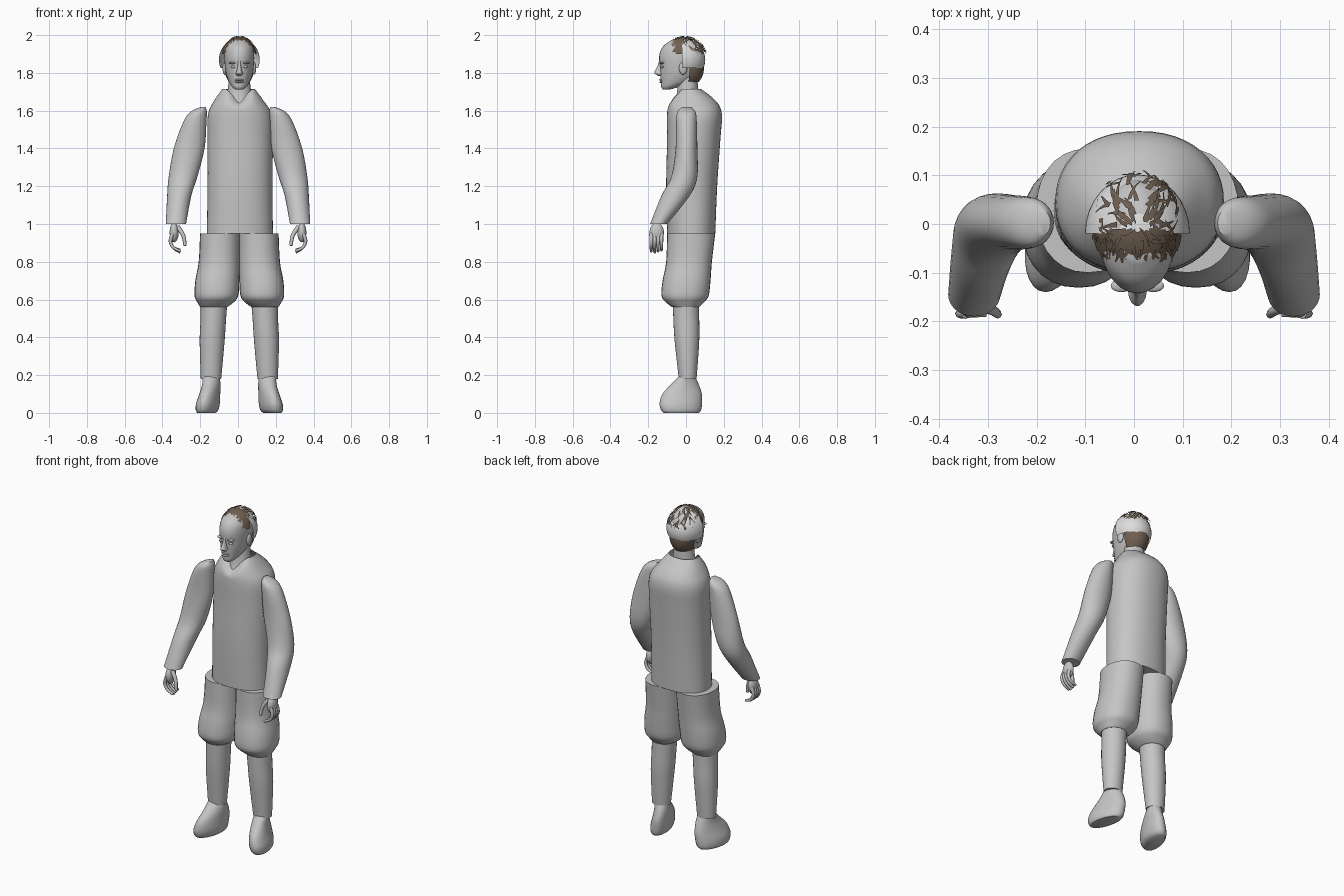
import bpy, bmesh, math, random
from mathutils import Vector

random.seed(4)
old = bpy.data.objects.get("Cube")
if old:
    bpy.data.objects.remove(old, do_unlink=True)


def material(name, rgb):
    m = bpy.data.materials.new(name)
    m.use_nodes = True
    m.diffuse_color = (*rgb, 1)
    bsdf = next(n for n in m.node_tree.nodes if n.type == "BSDF_PRINCIPLED")
    bsdf.inputs["Base Color"].default_value = (*rgb, 1)
    return m


GREY = material("body grey", (0.56, 0.56, 0.56))
PALE = material("pale grey", (0.72, 0.72, 0.72))
BROWN = material("hair brown", (0.16, 0.115, 0.08))
MID = 0.007  # the figure stands slightly off centre


def finish(name, bm, mat, smooth=True):
    bmesh.ops.recalc_face_normals(bm, faces=bm.faces)
    mesh = bpy.data.meshes.new(name)
    bm.to_mesh(mesh)
    bm.free()
    mesh.materials.append(mat)
    ob = bpy.data.objects.new(name, mesh)
    bpy.context.collection.objects.link(ob)
    if smooth:
        bpy.ops.object.select_all(action="DESELECT")
        ob.select_set(True)
        bpy.context.view_layer.objects.active = ob
        bpy.ops.object.shade_smooth_by_angle(angle=math.radians(50))
    return ob


def smooth_rows(rows, steps=4):
    """Catmull-Rom interpolation between rows of numbers."""
    out = []
    for i in range(len(rows) - 1):
        a, b, c, d = (rows[max(0, min(len(rows) - 1, i + k))] for k in (-1, 0, 1, 2))
        for s in range(steps):
            t = s / steps
            out.append([q + t / 2 * (r - p + t * (2 * p - 5 * q + 4 * r - u + t * (3 * q - p - 3 * r + u)))
                        for p, q, r, u in zip(a, b, c, d)])
    return out + [list(rows[-1])]


def loft(name, rows, mat=GREY, side=1, mid=MID, skew=0, caps=(True, True), power=2.0, shape=None, n=28):
    """Rows are height, inner x, outer x, front y, back y."""
    bm = bmesh.new()
    rings = []
    for z, x0, x1, y0, y1 in smooth_rows(rows):
        ring = []
        for k in range(n):
            a = math.tau * k / n
            c, s = math.cos(a), math.sin(a)
            y = math.copysign(abs(s) ** (2 / power), s) * (y1 - y0) / 2
            x = math.copysign(abs(c) ** (2 / power), c) * (x1 - x0) / 2 + skew * y
            p = Vector((mid + side * ((x0 + x1) / 2 + x), (y0 + y1) / 2 + y, z))
            ring.append(bm.verts.new(shape(p) if shape else p))
        rings.append(ring)
    for r, q in zip(rings, rings[1:]):
        for k in range(n):
            j = (k + 1) % n
            bm.faces.new((r[k], r[j], q[j], q[k]))
    for cap, ring in zip(caps, (rings[0], rings[-1])):
        if cap:
            bm.faces.new(ring)
    return finish(name, bm, mat)


def blob(name, center, radii, mat=GREY, keep=None, u=24, v=16):
    """Ellipsoid, optionally trimmed to the faces that pass a rule."""
    bm = bmesh.new()
    bmesh.ops.create_uvsphere(bm, u_segments=u, v_segments=v, radius=1)
    for p in bm.verts:
        p.co = Vector(c + r * q for c, r, q in zip(center, radii, p.co))
    if keep:
        drop = [f for f in bm.faces if not keep(f.calc_center_median())]
        bmesh.ops.delete(bm, geom=drop, context="FACES")
    return finish(name, bm, mat)


def tube(name, points, radius):
    rows = smooth_rows(points, 3)
    bm = bmesh.new()
    rings = []
    for i, p in enumerate(rows):
        d = (Vector(rows[min(i + 1, len(rows) - 1)]) - Vector(rows[max(i - 1, 0)])).normalized()
        u = d.cross(Vector((0, 1, 0))).normalized()
        w = d.cross(u)
        r = radius * (1 - 0.35 * i / (len(rows) - 1))
        rings.append([bm.verts.new(Vector(p) + r * (u * math.cos(k * math.pi / 4) + w * math.sin(k * math.pi / 4)))
                      for k in range(8)])
    for a, b in zip(rings, rings[1:]):
        for k in range(8):
            bm.faces.new((a[k], a[k - 1], b[k - 1], b[k]))
    bm.faces.new(rings[0])
    bm.faces.new(rings[-1])
    return finish(name, bm, GREY)


# Jacket body, with the collar dipping to a V at the front
def collar(p):
    if p.z > 1.6 and p.y < 0.02:
        p.z -= (p.z - 1.6) * 0.6 * max(0, 1 - abs(p.x - MID) / 0.07)
    return p


loft("jacket", [(0.95, -0.172, 0.178, -0.1, 0.155), (1.2, -0.168, 0.175, -0.105, 0.165),
                (1.45, -0.168, 0.178, -0.1, 0.182), (1.58, -0.166, 0.172, -0.1, 0.19),
                (1.65, -0.135, 0.13, -0.09, 0.16), (1.715, -0.09, 0.083, -0.045, 0.08)],
     caps=(True, False), power=2.2, shape=collar, n=48)

# Sleeves, hands, trousers, shins and shoes on both sides
for side, word in ((1, "left"), (-1, "right")):
    loft(word + "_sleeve", [(1.62, 0.172, 0.195, -0.02, 0.025), (1.595, 0.165, 0.25, -0.045, 0.05),
                            (1.54, 0.167, 0.29, -0.052, 0.057), (1.4, 0.177, 0.34, -0.055, 0.06),
                            (1.25, 0.215, 0.367, -0.078, 0.06), (1.15, 0.247, 0.375, -0.13, 0.02),
                            (1.0, 0.275, 0.382, -0.19, -0.1)], side=side, mid=0)
    blob(word + "_palm", (side * 0.338, -0.155, 0.955), (0.024, 0.038, 0.052))
    for i in range(4):
        y = -0.184 + 0.018 * i
        tip = 0.85 + 0.006 * abs(i - 1)
        tube(f"{word}_finger_{i + 1}", [(side * x, y, z) for x, z in
             ((0.345, 0.95), (0.358, 0.91), (0.342, 0.875), (0.305, tip))], 0.011)
    tube(word + "_thumb", [(side * 0.32, -0.165, 0.985), (side * 0.29, -0.178, 0.94),
                           (side * 0.28, -0.186, 0.885)], 0.013)
    loft(word + "_trouser", [(0.95, -0.005, 0.208, -0.1, 0.155), (0.8, -0.003, 0.215, -0.105, 0.137),
                             (0.7, 0.0, 0.233, -0.124, 0.13), (0.62, 0.006, 0.237, -0.13, 0.12),
                             (0.585, 0.03, 0.222, -0.105, 0.095), (0.56, 0.065, 0.207, -0.075, 0.07)],
         side=side, power=2.2)
    loft(word + "_shin", [(0.6, 0.062, 0.205, -0.07, 0.07), (0.5, 0.07, 0.205, -0.067, 0.07),
                          (0.38, 0.078, 0.21, -0.06, 0.07), (0.18, 0.096, 0.204, -0.038, 0.056)], side=side)
    loft(word + "_shoe", [(0.2, 0.105, 0.192, -0.03, 0.045), (0.15, 0.102, 0.195, -0.08, 0.068),
                          (0.1, 0.105, 0.208, -0.125, 0.084), (0.05, 0.107, 0.225, -0.14, 0.085),
                          (0.015, 0.115, 0.227, -0.132, 0.08), (0, 0.13, 0.22, -0.118, 0.068)],
         side=side, skew=-0.2)

# Neck and head
loft("neck", [(1.6, -0.08, 0.08, -0.08, 0.07), (1.68, -0.065, 0.065, -0.05, 0.065),
              (1.8, -0.052, 0.052, -0.04, 0.06)])
loft("head", [(1.712, -0.02, 0.02, -0.122, -0.085), (1.725, -0.037, 0.037, -0.131, -0.04),
              (1.75, -0.054, 0.054, -0.133, 0.025), (1.79, -0.069, 0.069, -0.136, 0.07),
              (1.83, -0.076, 0.076, -0.138, 0.085), (1.89, -0.079, 0.079, -0.142, 0.092),
              (1.94, -0.072, 0.072, -0.122, 0.085), (1.975, -0.04, 0.04, -0.075, 0.05)])
loft("nose", [(1.783, -0.01, 0.01, -0.145, -0.11), (1.795, -0.019, 0.019, -0.165, -0.11),
              (1.805, -0.016, 0.016, -0.168, -0.11), (1.835, -0.01, 0.01, -0.152, -0.11),
              (1.865, -0.01, 0.01, -0.143, -0.11)], n=14)
for lip, z in (("upper_lip", 1.763), ("lower_lip", 1.752)):
    blob(lip, (MID, -0.132, z), (0.024, 0.01, 0.005), u=16, v=8)
for side, word in ((1, "left"), (-1, "right")):
    blob(word + "_eye", (MID + side * 0.031, -0.125, 1.832), (0.014, 0.009, 0.007), u=16, v=8)
    blob(word + "_brow", (MID + side * 0.033, -0.127, 1.853), (0.022, 0.013, 0.006), u=16, v=8)
    blob(word + "_ear", (MID + side * 0.077, -0.015, 1.825), (0.012, 0.022, 0.035), u=16, v=10)

# Pale half shell around the back of the head
blob("head_shell", (MID, -0.02, 1.87), (0.108, 0.122, 0.112), PALE,
     lambda p: p.y > -0.02 and p.z > 1.825, 32, 24)

# Hair patches over the forehead and the nape
CENTER, SIZE = (MID, -0.005, 1.878), (0.094, 0.115, 0.114)
blob("front_hair", CENTER, SIZE, BROWN, lambda p: p.y < -0.015 and p.z > 1.945 - 0.5 * abs(p.x - MID), 40, 32)
blob("nape_hair", (MID, 0.0, 1.83), (0.08, 0.096, 0.11), BROWN,
     lambda p: p.y > 0.02 and 1.75 < p.z < 1.84, 32, 24)

# Loose flat locks crossing the crown in all directions
bm = bmesh.new()
for _ in range(170):
    lift = random.uniform(1.01, 1.045)
    around = random.uniform(0, math.tau)
    polar = math.acos(random.uniform(0.25, 1))
    heading = random.uniform(-0.7, 0.7)
    pairs = []
    for k in range(4):
        t = polar + 0.13 * k
        a = around + heading * 0.22 * k
        width = 0.05 * (1 - k / 4) / max(0.3, math.sin(t))
        pair = []
        for e in (-1, 1):
            d = (math.sin(t) * math.cos(a + e * width), math.sin(t) * math.sin(a + e * width), math.cos(t))
            p = Vector(c + lift * s * q for c, s, q in zip(CENTER, SIZE, d))
            pair.append(p)
        if pair[0].z < (1.9 if pair[0].y > -0.03 else 1.925):
            break
        pairs.append([bm.verts.new(p) for p in pair])
    for a, b in zip(pairs, pairs[1:]):
        bm.faces.new((a[0], a[1], b[1], b[0]))
bmesh.ops.delete(bm, geom=[v for v in bm.verts if not v.link_faces], context="VERTS")
finish("hair_locks", bm, BROWN, False)
